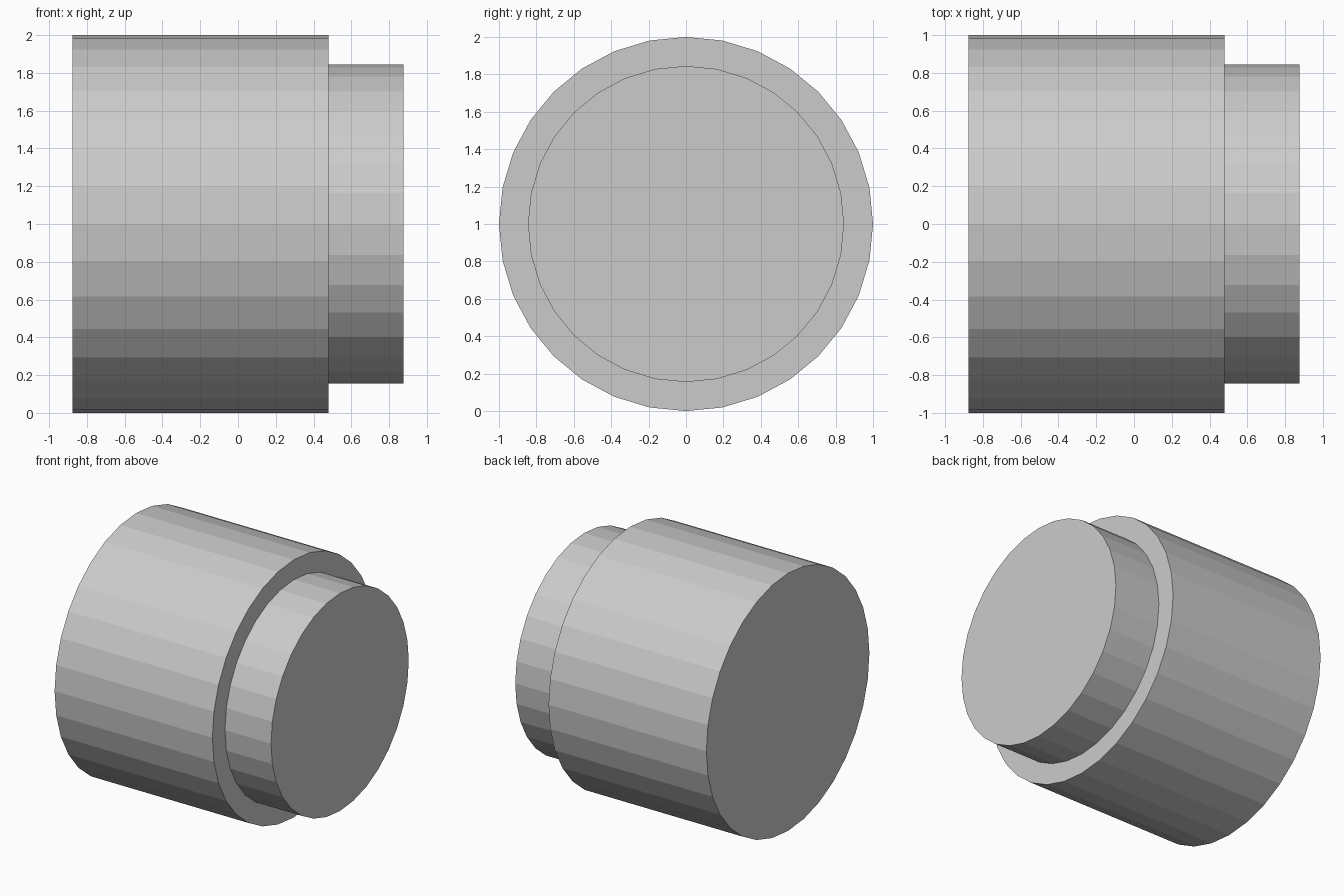
import bpy
import bmesh
from math import cos, sin, pi

if "Cube" in bpy.data.objects:
    bpy.data.objects.remove(bpy.data.objects["Cube"])

SIDES = 32
CENTRE_Z = 1.0
# (x, radius) along the axis: wide drum, step, narrower end boss
PROFILE = [(-0.875, 1.0), (0.48, 1.0), (0.48, 0.845), (0.875, 0.845)]

bm = bmesh.new()


def ring(x, radius):
    angles = [2 * pi * i / SIDES for i in range(SIDES)]
    return [bm.verts.new((x, radius * cos(a), CENTRE_Z + radius * sin(a))) for a in angles]


# Stepped drum wall
rings = [ring(x, r) for x, r in PROFILE]
for a, b in zip(rings, rings[1:]):
    for i in range(SIDES):
        j = (i + 1) % SIDES
        bm.faces.new((a[i], a[j], b[j], b[i]))

# Flat end caps
bm.faces.new(rings[0])
bm.faces.new(rings[-1])
bmesh.ops.recalc_face_normals(bm, faces=bm.faces)

mesh = bpy.data.meshes.new("stepped_drum")
bm.to_mesh(mesh)
bm.free()
bpy.context.collection.objects.link(bpy.data.objects.new("stepped_drum", mesh))
